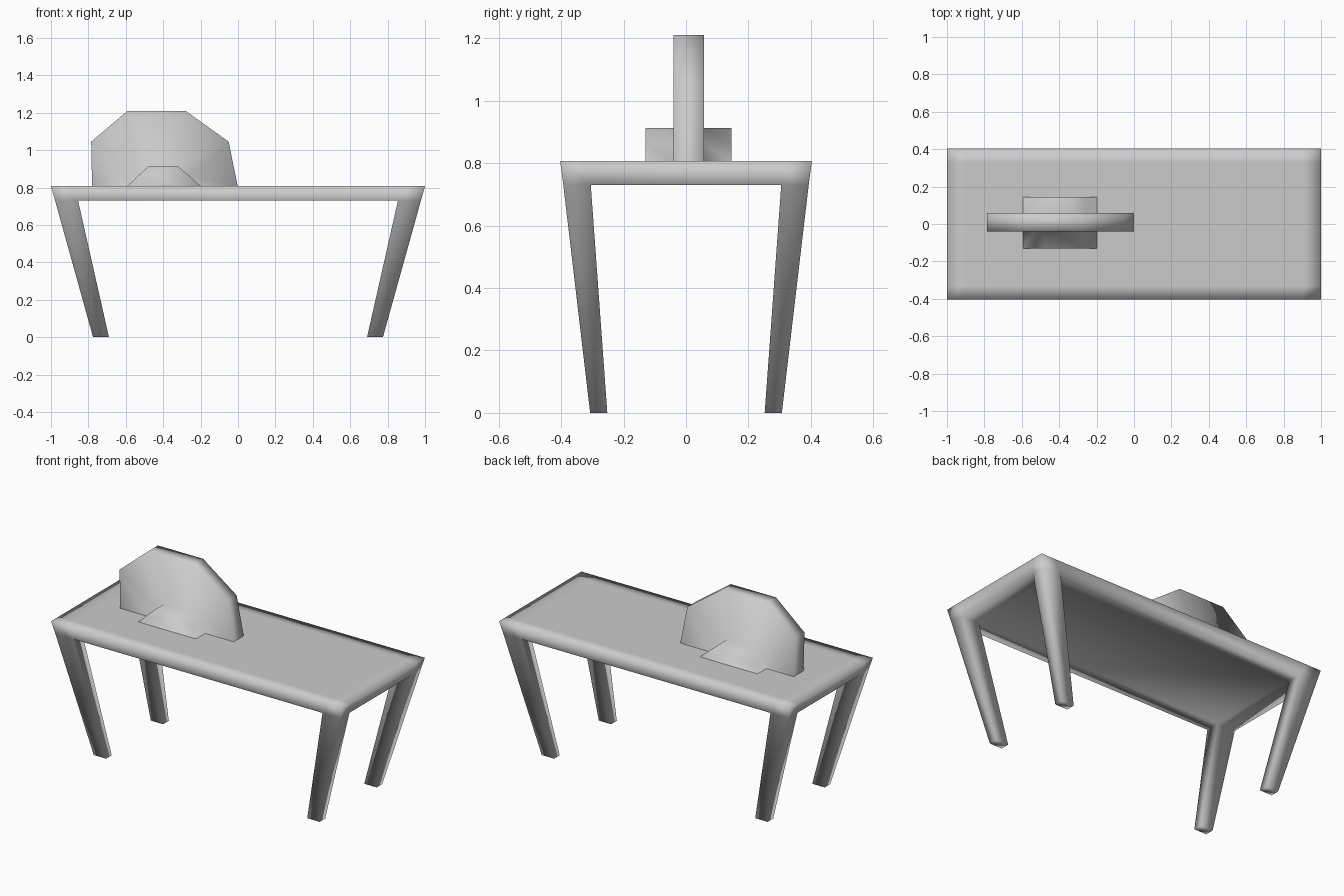
import bpy, bmesh

if "Cube" in bpy.data.objects:
    bpy.data.objects.remove(bpy.data.objects["Cube"])


def finish(bm, name):
    bmesh.ops.recalc_face_normals(bm, faces=bm.faces[:])
    for f in bm.faces:
        f.smooth = True
    me = bpy.data.meshes.new(name)
    bm.to_mesh(me)
    bm.free()
    ob = bpy.data.objects.new(name, me)
    bpy.context.collection.objects.link(ob)
    return ob


# Table: top and under grids, slab rim, corner cells drawn down into splayed legs
bm = bmesh.new()


def grid(xo, xi, yo, yi, z):
    return [[bm.verts.new((x, y, z)) for y in (-yo, -yi, yi, yo)]
            for x in (-xo, -xi, xi, xo)]


def cell(g, i, j):
    return [g[i][j], g[i + 1][j], g[i + 1][j + 1], g[i][j + 1]]


def border(g):
    return ([g[i][0] for i in range(3)] + [g[3][j] for j in range(3)]
            + [g[i][3] for i in (3, 2, 1)] + [g[0][j] for j in (3, 2, 1)])


def bridge(a, b, closed=True):
    n = len(a)
    for k in range(n if closed else n - 1):
        m = (k + 1) % n
        bm.faces.new((a[k], a[m], b[m], b[k]))


top = grid(1.0, 0.905, 0.403, 0.33, 0.807)
low = grid(0.978, 0.855, 0.393, 0.305, 0.73)
bridge(border(top), border(low))
for i in range(3):
    for j in range(3):
        bm.faces.new(cell(top, i, j))
        if i == 1 or j == 1:
            bm.faces.new(cell(low, i, j))
feet = grid(0.775, 0.69, 0.307, 0.252, 0.0)
for i in (0, 2):
    for j in (0, 2):
        bridge(cell(low, i, j), cell(feet, i, j))
        bm.faces.new(cell(feet, i, j))
for v in [v for v in bm.verts if not v.link_faces]:
    bm.verts.remove(v)
finish(bm, "table")

# Half disc with a raised hub on both faces, standing on the table
rim = [(-0.78, 0.80), (-0.785, 1.045), (-0.59, 1.21),
       (-0.28, 1.21), (-0.05, 1.045), (0.0, 0.80)]
hub = [(-0.6, 0.80), (-0.535, 0.862), (-0.48, 0.912),
       (-0.32, 0.912), (-0.26, 0.862), (-0.19, 0.80)]
bm = bmesh.new()
rings = [[bm.verts.new((x, y, z)) for x, z in pts] for pts, y in (
    (hub, -0.13), (hub, -0.04), (rim, -0.04),
    (rim, 0.058), (hub, 0.058), (hub, 0.145))]
for a, b in zip(rings, rings[1:]):
    bridge(a, b, closed=False)
bm.faces.new(rings[0])
bm.faces.new(rings[-1])
finish(bm, "half_disc")
